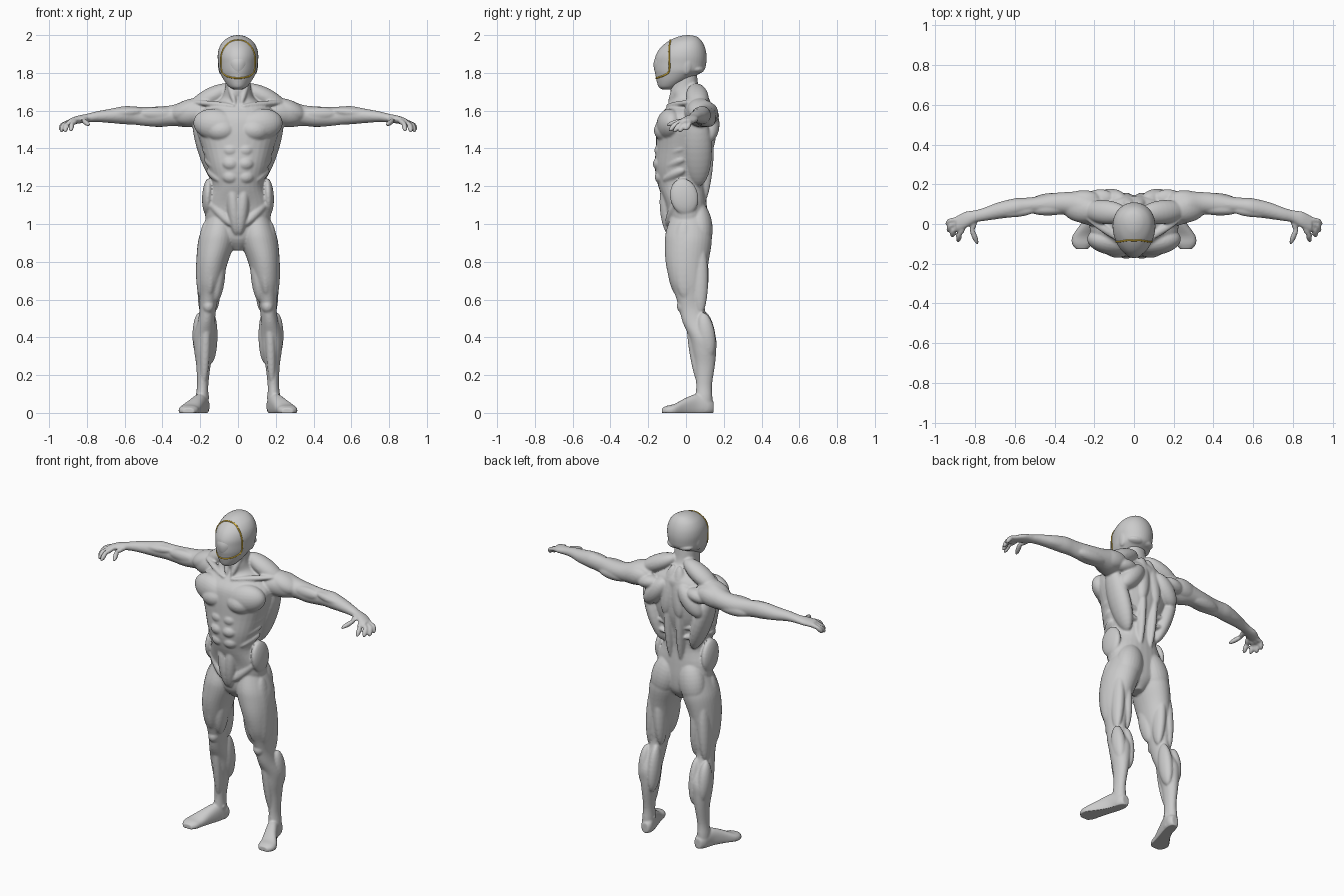
import bpy, bmesh, math
from mathutils import Vector, Matrix
from mathutils.bvhtree import BVHTree


def resample(rows, sub):
    # Catmull-Rom interpolation between the given rows
    out = []
    for i in range(len(rows) - 1):
        p = [rows[max(i - 1, 0)], rows[i], rows[i + 1], rows[min(i + 2, len(rows) - 1)]]
        for k in range(sub):
            t = k / sub
            out.append([0.5 * (2 * b + (c - a) * t + (2 * a - 5 * b + 4 * c - d) * t * t
                               + (3 * b - a - 3 * c + d) * t ** 3) for a, b, c, d in zip(*p)])
    return out + [list(rows[-1])]


def loft(bm, axis, rows, sides=(1,), seg=32, sub=4, power=2.0, egg=0.0):
    # rows: position along axis, two centre coords, two radii
    for s in sides:
        rings = []
        for a, c1, c2, r1, r2 in resample(rows, sub):
            ring = []
            for k in range(seg):
                t = 2 * math.pi * k / seg
                c, n = math.cos(t), math.sin(t)
                u = c1 + r1 * math.copysign(abs(c) ** (2 / power), c) * (1 + egg * n)
                v = c2 + r2 * math.copysign(abs(n) ** (2 / power), n)
                x, y, z = {'X': (a, u, v), 'Y': (u, a, v), 'Z': (u, v, a)}[axis]
                ring.append(bm.verts.new((x * s, y, z)))
            rings.append(ring)
        faces = [bm.faces.new(rings[0][::-1]), bm.faces.new(rings[-1])]
        for r, q in zip(rings, rings[1:]):
            faces += [bm.faces.new((r[k], r[(k + 1) % seg], q[(k + 1) % seg], q[k])) for k in range(seg)]
        bmesh.ops.recalc_face_normals(bm, faces=faces)


def muscle(bm, p, q, w, h):
    # mirrored ellipsoid running from p to q, w wide and h deep
    for s in (1, -1):
        a, b = Vector((p[0] * s, *p[1:])), Vector((q[0] * s, *q[1:]))
        z = (b - a).normalized()
        y = (Vector((0, 1, 0)) - z * z.y).normalized()
        x = y.cross(z)
        m = Matrix((x * w, y * h, z * (b - a).length / 2)).transposed().to_4x4()
        m.translation = (a + b) / 2
        bmesh.ops.create_uvsphere(bm, u_segments=24, v_segments=16, radius=1, matrix=m)


def finish(bm, name, voxel=None, smooth=0):
    me = bpy.data.meshes.new(name)
    bm.to_mesh(me)
    bm.free()
    ob = bpy.data.objects.new(name, me)
    bpy.context.collection.objects.link(ob)
    bpy.ops.object.select_all(action='DESELECT')
    bpy.context.view_layer.objects.active = ob
    ob.select_set(True)
    if voxel:
        r = ob.modifiers.new("fuse", 'REMESH')
        r.mode, r.voxel_size = 'VOXEL', voxel
        f = ob.modifiers.new("soften", 'SMOOTH')
        f.factor, f.iterations = 0.5, smooth
        for m in ("fuse", "soften"):
            bpy.ops.object.modifier_apply(modifier=m)
    for v in ob.data.vertices:
        v.co.z = max(v.co.z, 0)
    for f in ob.data.polygons:
        f.use_smooth = True
    return ob


LR = (1, -1)
bm = bmesh.new()

# torso and neck
loft(bm, 'Z', [(.86, 0, .01, .03, .05), (.92, 0, .01, .10, .095), (1.0, 0, .01, .165, .105),
               (1.1, 0, 0, .172, .11), (1.2, 0, -.022, .138, .125), (1.3, 0, -.025, .16, .14),
               (1.4, 0, -.01, .19, .15), (1.5, 0, -.005, .22, .15), (1.57, 0, 0, .22, .14),
               (1.62, 0, .02, .165, .12), (1.66, 0, .02, .095, .095), (1.71, 0, -.005, .07, .078),
               (1.78, 0, -.005, .066, .064), (1.85, 0, -.01, .066, .064)], power=2.2)
# arms
loft(bm, 'X', [(.16, .06, 1.585, .07, .06), (.21, .07, 1.59, .08, .07), (.27, .085, 1.585, .078, .073),
               (.34, .103, 1.575, .058, .056), (.42, .10, 1.568, .054, .054), (.5, .095, 1.57, .042, .05),
               (.55, .09, 1.574, .042, .048), (.6, .083, 1.576, .046, .048), (.68, .068, 1.572, .042, .037),
               (.75, .05, 1.568, .034, .028), (.8, .038, 1.56, .031, .023), (.85, .02, 1.552, .042, .021),
               (.895, .0, 1.54, .038, .016)], LR)
# fingers and thumb
for a, b, c in [((.86, -.02, 1.545), (.88, -.055, 1.53), (.885, -.085, 1.495)),
                ((.88, -.01, 1.54), (.91, -.035, 1.525), (.915, -.062, 1.49)),
                ((.88, .01, 1.54), (.925, -.01, 1.525), (.935, -.035, 1.49)),
                ((.87, .025, 1.545), (.925, .018, 1.53), (.942, -.002, 1.50)),
                ((.80, .025, 1.555), (.815, -.035, 1.545), (.79, -.095, 1.525))]:
    for p, q in ((a, b), (b, c)):
        d = (Vector(q) - Vector(p)) * .35
        muscle(bm, Vector(p) - d, Vector(q) + d * .4, .014, .014)
# legs
loft(bm, 'Z', [(1.04, .095, .02, .07, .10), (.96, .105, .014, .092, .12), (.9, .115, .012, .098, .124),
               (.8, .137, .006, .084, .114), (.7, .15, .01, .07, .097), (.62, .156, .024, .053, .08),
               (.55, .16, .032, .044, .068), (.48, .168, .052, .046, .07), (.4, .178, .088, .058, .07),
               (.33, .18, .096, .052, .064), (.25, .183, .1, .038, .053), (.15, .187, .096, .03, .042),
               (.08, .19, .095, .034, .045), (.01, .19, .095, .035, .045)], LR)
# feet
loft(bm, 'Y', [(.146, .183, .03, .022, .03), (.12, .186, .035, .036, .045), (.06, .2, .04, .037, .06),
               (0, .226, .03, .043, .05), (-.06, .256, .015, .054, .033), (-.1, .262, .012, .05, .026),
               (-.127, .262, .008, .03, .018)], LR, power=2.4)

# chest, neck and shoulders
muscle(bm, (-.005, -.105, 1.505), (.235, -.07, 1.545), .085, .068)
muscle(bm, (.0, -.10, 1.50), (.17, -.09, 1.49), .065, .075)
muscle(bm, (.03, .05, 1.73), (.26, .07, 1.61), .05, .06)
muscle(bm, (.015, -.09, 1.63), (.06, -.02, 1.80), .018, .02)
muscle(bm, (.02, -.105, 1.625), (.24, .03, 1.645), .016, .02)
muscle(bm, (.17, .065, 1.64), (.36, .09, 1.565), .055, .07)
muscle(bm, (.17, .02, 1.60), (.35, .08, 1.57), .06, .045)
muscle(bm, (.17, .13, 1.60), (.35, .12, 1.57), .055, .045)
# stomach
for z, y, w in ((1.385, -.14, .047), (1.315, -.148, .045), (1.245, -.138, .041)):
    muscle(bm, (-.002, y, z), (.085, y + .014, z + .008), .036, .034)
muscle(bm, (.035, -.108, 1.225), (.008, -.085, .94), .036, .042)
muscle(bm, (.17, -.03, 1.14), (.03, -.10, .99), .028, .03)
for i in range(4):
    z = 1.44 - .058 * i
    muscle(bm, (.105 - .004 * i, -.12, z - .04), (.20 - .013 * i, -.01, z + .02), .021, .03)
muscle(bm, (.155, -.03, 1.24), (.165, .01, 1.05), .03, .075)
# back
muscle(bm, (.225, .06, 1.58), (.10, .065, 1.2), .05, .075)
muscle(bm, (.035, .085, 1.10), (.045, .12, 1.55), .027, .042)
muscle(bm, (.05, .125, 1.61), (.19, .12, 1.44), .055, .055)
muscle(bm, (.10, .13, 1.585), (.25, .12, 1.56), .04, .05)
muscle(bm, (.02, .09, 1.70), (.05, .135, 1.40), .045, .04)
for i in range(3):
    muscle(bm, (.06, .105, 1.27 + .06 * i), (.17 + .008 * i, .06, 1.31 + .06 * i), .018, .03)
# arm muscles
muscle(bm, (.31, .08, 1.58), (.53, .07, 1.585), .036, .032)
muscle(bm, (.30, .125, 1.555), (.52, .115, 1.548), .038, .037)
muscle(bm, (.49, .075, 1.60), (.72, .06, 1.58), .026, .034)
muscle(bm, (.52, .105, 1.565), (.74, .07, 1.565), .03, .032)
# buttocks and thighs
muscle(bm, (.06, .055, 1.12), (.125, .085, .86), .082, .07)
muscle(bm, (.12, -.03, 1.02), (.152, -.03, .61), .042, .072)
muscle(bm, (.165, -.01, 1.02), (.192, .0, .60), .042, .068)
muscle(bm, (.09, -.03, .86), (.118, -.005, .585), .036, .052)
muscle(bm, (.13, .07, .92), (.12, .07, .54), .034, .05)
muscle(bm, (.17, .07, .92), (.19, .075, .52), .033, .045)
muscle(bm, (.155, -.012, .605), (.158, -.002, .525), .034, .042)
# calves, shins and ankles
muscle(bm, (.14, .09, .54), (.145, .125, .26), .034, .05)
muscle(bm, (.205, .09, .53), (.205, .125, .29), .036, .047)
muscle(bm, (.165, .012, .53), (.18, .068, .15), .025, .025)
muscle(bm, (.15, .085, .085), (.225, .095, .07), .017, .02)
body = finish(bm, "body", voxel=.006, smooth=4)

# helmet: rows give z, centre, half width and half depth
bm = bmesh.new()
loft(bm, 'Z', [(1.712, 0, -.1, .02, .025), (1.725, 0, -.095, .045, .05), (1.755, 0, -.075, .07, .08),
               (1.79, 0, -.05, .09, .112), (1.815, 0, -.035, .1, .132), (1.85, 0, -.03, .104, .137),
               (1.89, 0, -.026, .107, .135), (1.93, 0, -.018, .1, .12), (1.965, 0, -.006, .08, .092),
               (1.988, 0, .006, .05, .058), (1.997, 0, .01, .025, .03), (2.0, 0, .01, .004, .004)],
     seg=48, egg=.12)
muscle(bm, (.088, .01, 1.90), (.088, .0, 1.79), .018, .03)
muscle(bm, (-.01, .07, 1.815), (.085, .04, 1.82), .022, .04)
helmet = finish(bm, "helmet", voxel=.005, smooth=3)

# face plate
bm = bmesh.new()
loft(bm, 'Z', [(1.775, 0, -.105, .015, .04), (1.79, 0, -.1, .042, .058), (1.82, 0, -.095, .062, .074),
               (1.86, 0, -.09, .07, .08), (1.9, 0, -.08, .067, .07), (1.935, 0, -.07, .05, .054),
               (1.955, 0, -.06, .02, .04)], seg=40, egg=.1)
finish(bm, "face_plate")

# gold trim following the helmet surface
gold = bpy.data.materials.new("gold")
gold.diffuse_color = (.85, .55, .05, 1)
half = [(0, -.08, 1.968), (.03, -.08, 1.965), (.055, -.083, 1.945), (.075, -.085, 1.91), (.085, -.086, 1.87),
        (.088, -.087, 1.825), (.084, -.095, 1.80), (.065, -.125, 1.783), (.035, -.15, 1.775), (0, -.16, 1.772)]
path = half + [(-x, y, z) for x, y, z in half[-2:0:-1]]
tree = BVHTree.FromObject(helmet, bpy.context.evaluated_depsgraph_get())
curve = bpy.data.curves.new("face_trim", 'CURVE')
curve.dimensions, curve.bevel_depth, curve.bevel_resolution = '3D', .0045, 2
pts = resample(path + [path[0]], 4)[:-1]
sp = curve.splines.new('POLY')
sp.points.add(len(pts) - 1)
for p, c in zip(sp.points, pts):
    p.co = (*tree.find_nearest(Vector(c))[0], 1)
sp.use_cyclic_u = True
curve.materials.append(gold)
bpy.context.collection.objects.link(bpy.data.objects.new("face_trim", curve))
